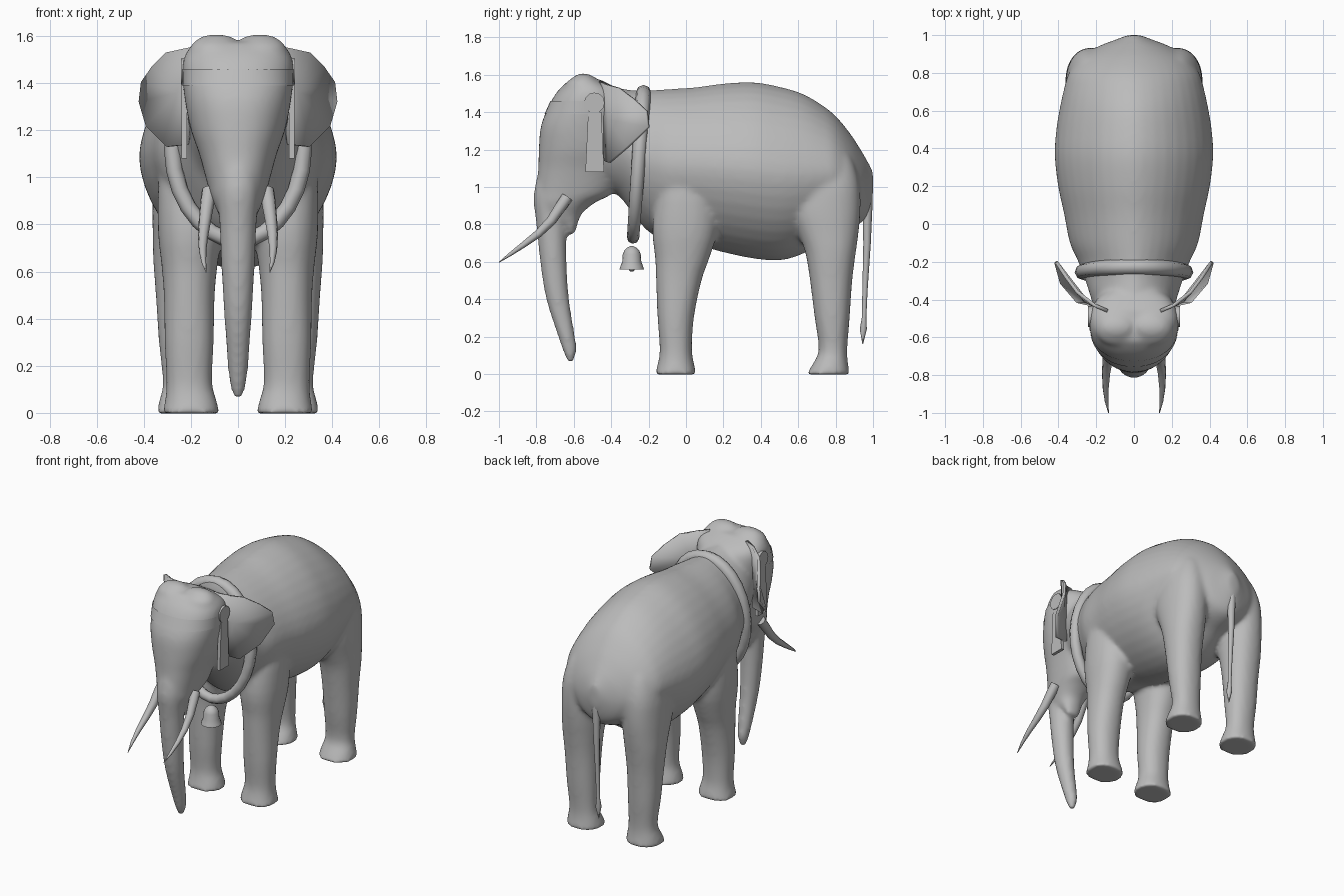
import bpy, bmesh, math

grey = bpy.data.materials.new("grey")
grey.diffuse_color = (0.5, 0.5, 0.5, 1)


def spow(v, n):
    return math.copysign(abs(v) ** (2 / n), v)


def refine(rings, sub):
    """Smooth in-between rings through the given ones."""
    out = []
    for i in range(len(rings) - 1):
        p0, p1 = rings[max(i - 1, 0)], rings[i]
        p2, p3 = rings[i + 1], rings[min(i + 2, len(rings) - 1)]
        for k in range(sub):
            t = k / sub
            out.append([0.5 * (2 * b + (c - a) * t + (2 * a - 5 * b + 4 * c - d) * t * t
                               + (3 * b - a - 3 * c + d) * t ** 3)
                        for a, b, c, d in zip(p0, p1, p2, p3)])
    return out + [rings[-1]]


def loft(bm, rings, axis="z", cx=0.0, n=2.2, seg=40, sub=1, caps=True):
    """Skin over rings (position, low, high, half_width[, centre x])."""
    loops = []
    for r in refine(rings, sub):
        t, lo, hi, hw = r[:4]
        x0 = r[4] * cx if len(r) > 4 else cx
        loop = []
        for i in range(seg):
            a = 2 * math.pi * i / seg
            x = x0 + hw * spow(math.cos(a), n)
            m = (lo + hi) / 2 + (hi - lo) / 2 * spow(math.sin(a), n)
            loop.append(bm.verts.new((x, m, t) if axis == "z" else (x, t, m)))
        loops.append(loop)
    faces = [bm.faces.new(loops[0]), bm.faces.new(loops[-1])] if caps else []
    for a, b in zip(loops, loops[1:]):
        for i in range(seg):
            j = (i + 1) % seg
            faces.append(bm.faces.new((a[i], a[j], b[j], b[i])))
    bmesh.ops.recalc_face_normals(bm, faces=faces)


def finish(name, bm, angle=40):
    me = bpy.data.meshes.new(name)
    bm.to_mesh(me)
    bm.free()
    ob = bpy.data.objects.new(name, me)
    bpy.context.collection.objects.link(ob)
    me.materials.append(grey)
    select(ob)
    bpy.ops.object.shade_smooth_by_angle(angle=math.radians(angle))
    return ob


def select(ob):
    bpy.ops.object.select_all(action="DESELECT")
    ob.select_set(True)
    bpy.context.view_layer.objects.active = ob


def tube(name, pts, cyclic=False):
    """Round tube through points (x, y, z, radius)."""
    cu = bpy.data.curves.new(name, "CURVE")
    cu.dimensions = "3D"
    cu.bevel_depth = 1
    cu.bevel_resolution = 2
    cu.use_fill_caps = True
    sp = cu.splines.new("POLY")
    sp.points.add(len(pts) - 1)
    for p, (x, y, z, r) in zip(sp.points, pts):
        p.co = (x, y, z, 1)
        p.radius = r
    sp.use_cyclic_u = cyclic
    ob = bpy.data.objects.new(name, cu)
    bpy.context.collection.objects.link(ob)
    cu.materials.append(grey)
    select(ob)
    bpy.ops.object.convert(target="MESH")
    bpy.ops.object.shade_smooth_by_angle(angle=math.radians(50))


# Body, head, trunk and legs blended into one skin
bm = bmesh.new()
# torso and neck: y, bottom z, top z, half width
loft(bm, [(-0.52, 1.02, 1.54, 0.19), (-0.37, 0.96, 1.53, 0.235),
          (-0.28, 0.85, 1.517, 0.265), (-0.2, 0.76, 1.517, 0.295),
          (-0.1, 0.71, 1.523, 0.34), (0.05, 0.69, 1.533, 0.37),
          (0.2, 0.65, 1.553, 0.402), (0.36, 0.617, 1.56, 0.42),
          (0.5, 0.607, 1.536, 0.412), (0.62, 0.64, 1.5, 0.392),
          (0.72, 0.7, 1.443, 0.37), (0.8, 0.75, 1.38, 0.345),
          (0.88, 0.78, 1.283, 0.285), (0.94, 0.81, 1.19, 0.19),
          (0.975, 0.86, 1.13, 0.1), (1.0, 0.95, 1.085, 0.035)], "y", n=1.73, sub=4)
# head: z, front y, back y, half width
loft(bm, [(0.748, -0.63, -0.593, 0.04), (0.8, -0.67, -0.58, 0.065),
          (0.86, -0.77, -0.555, 0.09),
          (0.92, -0.80, -0.48, 0.115), (0.97, -0.80, -0.39, 0.13),
          (1.1, -0.79, -0.34, 0.165), (1.2, -0.787, -0.3, 0.2),
          (1.33, -0.775, -0.3, 0.226), (1.45, -0.725, -0.32, 0.237),
          (1.52, -0.68, -0.36, 0.225), (1.575, -0.62, -0.46, 0.185)], sub=3)
# trunk
loft(bm, [(0.065, -0.635, -0.6, 0.02), (0.13, -0.66, -0.585, 0.036),
          (0.2, -0.684, -0.593, 0.044), (0.4, -0.748, -0.625, 0.058),
          (0.6, -0.78, -0.638, 0.07), (0.8, -0.8, -0.64, 0.079),
          (0.95, -0.815, -0.64, 0.09), (1.1, -0.785, -0.6, 0.09)], n=2, sub=3)
for s in (-1, 1):
    # crown bumps
    loft(bm, [(1.5, -0.66, -0.44, 0.125), (1.56, -0.64, -0.46, 0.11),
              (1.59, -0.60, -0.49, 0.08), (1.607, -0.57, -0.53, 0.035)],
         cx=s * 0.092, n=2)
    # front legs: z, front y, back y, half width, centre x
    loft(bm, [(-0.003, -0.167, 0.057, 0.122, 0.2), (0.05, -0.152, 0.044, 0.11, 0.2),
              (0.13, -0.14, 0.032, 0.097, 0.207), (0.3, -0.152, 0.042, 0.104, 0.207),
              (0.5, -0.16, 0.083, 0.108, 0.207), (0.62, -0.165, 0.125, 0.118, 0.206),
              (0.78, -0.18, 0.17, 0.135, 0.205), (1.0, -0.15, 0.16, 0.12, 0.215),
              (1.2, -0.1, 0.12, 0.07, 0.215)], cx=s, sub=3)
    # hind legs
    loft(bm, [(-0.003, 0.643, 0.877, 0.12, 0.225), (0.05, 0.675, 0.867, 0.11, 0.225),
              (0.13, 0.71, 0.862, 0.094, 0.225), (0.3, 0.688, 0.875, 0.104, 0.232),
              (0.5, 0.663, 0.889, 0.113, 0.236), (0.65, 0.638, 0.908, 0.124, 0.236),
              (0.75, 0.6, 0.922, 0.13, 0.232), (0.88, 0.55, 0.933, 0.135, 0.228),
              (1.02, 0.56, 0.927, 0.13, 0.222), (1.15, 0.6, 0.888, 0.1, 0.21),
              (1.26, 0.66, 0.82, 0.05, 0.19)], cx=s, sub=3)
body = finish("body", bm)
rm = body.modifiers.new("blend", "REMESH")
rm.mode = "VOXEL"
rm.voxel_size = 0.014
rm.use_smooth_shade = True
sm = body.modifiers.new("soften", "SMOOTH")
sm.factor = 0.5
sm.iterations = 10

# Ears: thin curved fans
outline = [(0.14, -0.46, 1.565), (0.21, -0.43, 1.55), (0.30, -0.36, 1.53),
           (0.36, -0.28, 1.47), (0.405, -0.21, 1.405), (0.415, -0.2, 1.32),
           (0.385, -0.31, 1.215), (0.30, -0.41, 1.13), (0.21, -0.43, 1.14),
           (0.18, -0.45, 1.4)]
for s, side in ((-1, "left"), (1, "right")):
    bm = bmesh.new()
    hub = bm.verts.new((s * 0.25, -0.41, 1.36))
    vs = [bm.verts.new((s * x, y, z)) for x, y, z in outline]
    for i in range(len(vs)):
        bm.faces.new((hub, vs[i], vs[(i + 1) % len(vs)]))
    bmesh.ops.recalc_face_normals(bm, faces=bm.faces)
    ear = finish(side + "_ear", bm)
    sol = ear.modifiers.new("thickness", "SOLIDIFY")
    sol.thickness = 0.018
    sol.offset = 0

    # Tusk
    tube(side + "_tusk", [(s * x, y, z, r) for x, y, z, r in (
        (0.122, -0.635, 0.945, 0.032), (0.13, -0.67, 0.895, 0.031),
        (0.14, -0.72, 0.82, 0.027), (0.148, -0.79, 0.75, 0.022),
        (0.15, -0.87, 0.69, 0.016), (0.145, -0.94, 0.64, 0.01),
        (0.135, -1.0, 0.597, 0.002))])

    # Round ornament beside the ear
    bm = bmesh.new()
    loft(bm, [(0.215, -0.055, 0.055, 0.055), (0.243, -0.055, 0.055, 0.055)], n=2, seg=12)
    for v in bm.verts:
        x, y, z = v.co
        v.co = (s * z, y - 0.49, x + 1.45)
    bmesh.ops.recalc_face_normals(bm, faces=bm.faces)
    finish(side + "_disc", bm)

    # Hanging strap, wider at the bottom
    bm = bmesh.new()
    bmesh.ops.create_cube(bm, size=1)
    for v in bm.verts:
        x, y, z = v.co
        half = 0.1 if z < 0 else 0.07
        v.co = (s * (0.228 + x * 0.022), -0.488 + y * half, 1.24 + z * 0.32)
    bmesh.ops.recalc_face_normals(bm, faces=bm.faces)
    finish(side + "_strap", bm)

# Band across the forehead
bm = bmesh.new()
loft(bm, [(1.39, -0.756, -0.31, 0.235), (1.46, -0.725, -0.33, 0.237)], caps=False)
finish("forehead_band", bm)

# Collar around the neck
tube("collar", [(0.277 * spow(math.sin(a), 2.05 if math.cos(a) > 0 else 1.85),
                 -0.255 + 0.028 * math.cos(a),
                 1.117 + 0.388 * math.cos(a), 0.037 + 0.004 * math.cos(a))
                for a in (2 * math.pi * i / 28 for i in range(28))], True)

# Bell under the collar
bm = bmesh.new()
loft(bm, [(z, -0.29 - r, -0.29 + r, r) for z, r in (
    (0.56, 0.065), (0.575, 0.061), (0.6, 0.051), (0.64, 0.048),
    (0.662, 0.039), (0.677, 0.022), (0.684, 0.008))], n=2, seg=16)
loft(bm, [(z, -0.29 - r, -0.29 + r, r) for z, r in (
    (0.548, 0.006), (0.553, 0.014), (0.57, 0.014))], n=2, seg=12)
finish("bell", bm)

# Tail with a small tuft
tube("tail", [(0, 0.945, 1.08, 0.04), (0, 0.964, 1.0, 0.033), (0, 0.97, 0.9, 0.027),
              (0, 0.968, 0.7, 0.02), (0, 0.957, 0.45, 0.014), (0, 0.952, 0.3, 0.012),
              (0, 0.948, 0.24, 0.019), (0, 0.945, 0.16, 0.002)])
